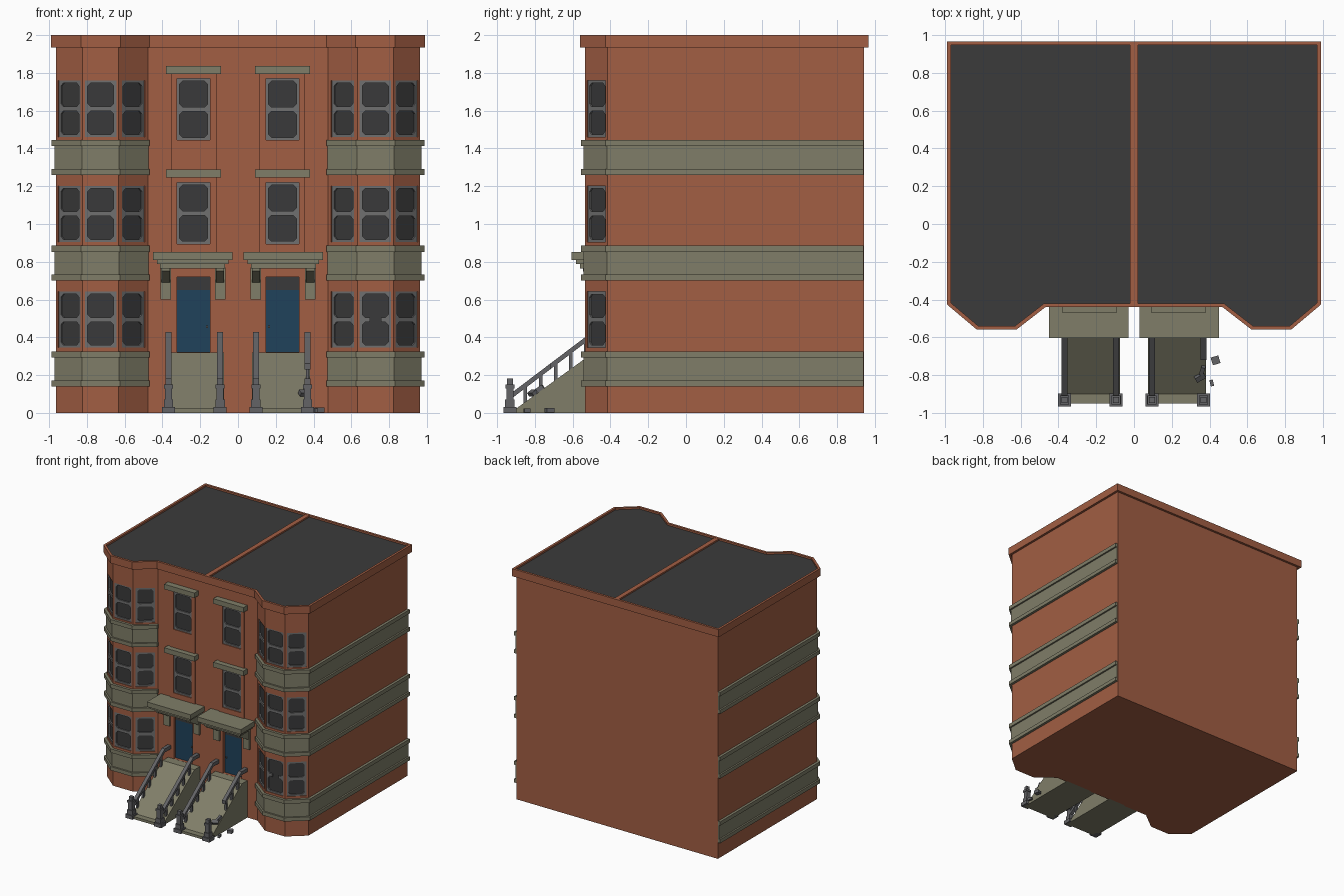
import bpy, bmesh, math
from mathutils import Vector, Matrix

if "Cube" in bpy.data.objects:
    bpy.data.objects.remove(bpy.data.objects["Cube"])

COLS = {"brick_red": (0.36, 0.112, 0.057), "olive_stone": (0.215, 0.208, 0.14),
        "roof_dark": (0.044, 0.044, 0.044), "glass_dark": (0.042, 0.042, 0.043),
        "frame_grey": (0.16, 0.16, 0.16), "door_blue": (0.014, 0.055, 0.105),
        "iron_grey": (0.125, 0.125, 0.132)}
MATS = {}
for n, c in COLS.items():
    MATS[n] = bpy.data.materials.new(n)
    MATS[n].diffuse_color = (*c, 1)

BOTH, RIGHT, LEFT = (1, -1), (1,), (-1,)
parts = {}   # part name -> (bmesh, material name)
I = Matrix.Identity(4)


def prism(name, mat, pts, vec, M=I, sides=BOTH):
    """Extrude a planar outline along vec, mirrored over x for each side."""
    bm = parts.setdefault(name, (bmesh.new(), mat))[0]
    a = [M @ Vector(p) for p in pts]
    v = M.to_3x3() @ Vector(vec)
    for s in sides:
        lo = [bm.verts.new((p.x * s, p.y, p.z)) for p in a]
        hi = [bm.verts.new(((p.x + v.x) * s, p.y + v.y, p.z + v.z)) for p in a]
        bm.faces.new(lo)
        bm.faces.new(hi)
        for i in range(len(a)):
            j = (i + 1) % len(a)
            bm.faces.new((lo[i], lo[j], hi[j], hi[i]))


def box(name, mat, x0, x1, y0, y1, z0, z1, M=I, sides=BOTH):
    prism(name, mat, [(x0, y0, z0), (x1, y0, z0), (x1, y1, z0), (x0, y1, z0)],
          (0, 0, z1 - z0), M, sides)


def outline(d, back):
    """Right half of the plan, offset outwards by d: bay then side wall."""
    return [(0.477 - .34 * d, -0.415 - d), (0.632 - .34 * d, -0.535 - d),
            (0.823 + .34 * d, -0.535 - d), (0.965 + d, -0.415 - .47 * d), (0.965 + d, back)]


def full(d):
    r = outline(d, 0.942 + d)
    return r + [(-x, y) for x, y in reversed(r)]


# main walls and roof deck
prism("walls", "brick_red", [(x, y, 0) for x, y in full(0)], (0, 0, 1.97), sides=RIGHT)
prism("roof", "roof_dark", [(x, y, 1.95) for x, y in full(0.006)], (0, 0, 0.035), sides=RIGHT)

# parapet ring and party wall cap
bm = parts.setdefault("parapet", (bmesh.new(), "brick_red"))[0]
loops = [[bm.verts.new((x, y, z)) for x, y in full(d)]
         for d, z in ((0.025, 1.935), (0.025, 2.0), (0.005, 2.0), (0.005, 1.935))]
for k in range(4):
    A, B = loops[k], loops[(k + 1) % 4]
    for i in range(len(A)):
        j = (i + 1) % len(A)
        bm.faces.new((A[i], A[j], B[j], B[i]))
box("party_wall_cap", "brick_red", -0.02, 0.02, -0.42, 0.948, 1.95, 1.998, sides=RIGHT)

# stone bands round the bays and sides
for z in (0.14, 0.70, 1.26):
    for d, z0, z1 in ((0.022, 0, 0.032), (0.008, 0.03, 0.155), (0.022, 0.153, 0.186)):
        p = outline(d, 0.941)
        p += [(0.52, 0.941), (0.52, -0.38), (p[0][0], -0.38)]
        prism("stone_bands", "olive_stone", [(x, y, z + z0) for x, y in p], (0, 0, z1 - z0))


def window(M, w, h, sides, depth=0.018, broken=False):
    """Two-sash window; local -y faces out, origin at the middle of the wall face."""
    box("cutter", "brick_red", -w, w, -0.03, depth + 0.004, -h, h, M, sides)
    box("window_glass", "glass_dark", -w, w, depth - 0.002, depth + 0.006, -h, h, M, sides)
    t, m, c = 0.014, 0.012, 0.016
    y0, y1 = depth - 0.012, depth

    def bar(a, b, z0, z1):
        box("window_frames", "frame_grey", a, b, y0, y1, z0, z1, M, sides)
    bar(-w, -w + t, -h, h)
    bar(w - t, w, -h, h)
    bar(-w + t, w - t, h - t, h)
    bar(-w + t, w - t, -h, -h + t)
    if broken:
        bar(-w + t, -w * 0.35, -m, m)
        bar(w * 0.35, w - t, -m, m)
    else:
        bar(-w + t, w - t, -m, m)
    # chamfered pane corners
    for sx in (1, -1):
        for z, dz in ((h - t, -1), (m, 1), (-m, -1), (-h + t, 1)):
            x = sx * (w - t)
            prism("window_frames", "frame_grey",
                  [(x, y0, z), (x - sx * c, y0, z), (x, y0, z + dz * c)],
                  (0, y1 - y0, 0), M, sides)


# bay windows on three facets, three floors
P = outline(0, 0)
for floor, (z0, z1) in enumerate(((0.345, 0.642), (0.905, 1.202), (1.46, 1.76))):
    for f in range(3):
        (ax, ay), (bx, by) = P[f], P[f + 1]
        M = Matrix.Translation(((ax + bx) / 2, (ay + by) / 2, (z0 + z1) / 2)) @ \
            Matrix.Rotation(math.atan2(by - ay, bx - ax), 4, 'Z')
        w = 0.083 if f == 1 else 0.077
        if floor == 0 and f == 1:
            window(M, w, (z1 - z0) / 2, LEFT)
            window(M, w, (z1 - z0) / 2, RIGHT, broken=True)
        else:
            window(M, w, (z1 - z0) / 2, BOTH)

# flat wall windows with lintels and raised surrounds
C = 0.235
for z0, z1 in ((0.895, 1.22), (1.445, 1.77)):
    window(Matrix.Translation((C, -0.415, (z0 + z1) / 2)), 0.088, (z1 - z0) / 2, BOTH, 0.012)
    box("lintels", "olive_stone", C - .145, C + .145, -0.468, -0.40, z1 + .025, z1 + .068)
for x0, x1, z0, z1 in ((.115, .147, .84, 1.81), (.323, .355, .84, 1.81), (.147, .323, .84, .895),
                       (.147, .323, 1.22, 1.445), (.147, .323, 1.77, 1.81)):
    box("window_surrounds", "brick_red", x0, x1, -0.423, -0.41, z0, z1)

# doors with transom glass
box("cutter", "brick_red", C - .088, C + .088, -0.45, -0.385, 0.321, 0.72)
box("doors", "door_blue", C - .088, C + .088, -0.391, -0.38, 0.321, 0.65)
box("transoms", "glass_dark", C - .088, C + .088, -0.391, -0.38, 0.65, 0.72)
box("door_knobs", "iron_grey", C - .075, C - .065, -0.40, -0.39, 0.45, 0.462)

# door canopies on corbels
box("door_canopies", "olive_stone", .03, .45, -0.605, -0.40, .81, .852)
box("door_canopies", "olive_stone", .05, .43, -0.582, -0.40, .787, .81)
box("door_canopies", "olive_stone", .068, .412, -0.56, -0.40, .765, .787)
for x in (.095, .382):
    prism("canopy_corbels", "olive_stone", [(x - .022, -0.41, .69), (x - .022, -0.44, .69),
          (x - .022, -0.545, .75), (x - .022, -0.545, .77), (x - .022, -0.41, .77)], (.044, 0, 0))
    box("canopy_corbels", "olive_stone", x - .028, x + .028, -0.435, -0.41, .60, .77)

# entrance ramps
prism("stair_ramps", "olive_stone", [(.075, -.95, 0), (.075, -.95, .022), (.075, -.9, .022),
      (.075, -.49, .32), (.075, -.405, .32), (.075, -.405, 0)], (.305, 0, 0))


# railings: newels, sloped rails, balusters (the outer right rail is broken)
def rail_z(y):
    return 0.40 + 0.757 * (y + 0.535)


def railing(x, start, sides):
    for r, z0, z1 in ((.035, 0, .032), (.025, .032, .07), (.019, .07, .13), (.024, .13, .15), (.015, .15, .182)):
        box("newel_posts", "iron_grey", x - r, x + r, -0.932 - r, -0.932 + r, z0, z1, I, sides)
    e = -0.497
    prism("handrails", "iron_grey",
          [(x - .015, start, rail_z(start)), (x - .015, e, rail_z(e)), (x - .015, -.41, rail_z(e)),
           (x - .015, -.41, rail_z(e) - .03), (x - .015, e, rail_z(e) - .03),
           (x - .015, start, rail_z(start) - .03)], (.03, 0, 0), I, sides)
    for y in (-.85, -.77, -.69, -.61, -.53):
        if y > start:
            box("balusters", "iron_grey", x - .009, x + .009, y - .009, y + .009,
                .015 + .727 * (y + .9), rail_z(y) - .015, I, sides)


railing(.095, -.915, BOTH)
railing(.368, -.915, LEFT)
railing(.368, -.72, RIGHT)

# fallen rail pieces
for loc, size, rot in (((.432, -.722, .014), (.042, .042, .026), .3), ((.412, -.842, .012), (.018, .034, .022), .25),
                       ((.35, -.812, .105), (.055, .03, .022), .5), ((.362, -.775, .125), (.022, .05, .025), -.3)):
    M = Matrix.Translation(loc) @ Matrix.Rotation(rot, 4, 'Z')
    if loc[2] > .05:
        M = M @ Matrix.Rotation(.6, 4, 'X')
    a, b, c = (s / 2 for s in size)
    box("rail_debris", "iron_grey", -a, a, -b, b, -c, c, M, RIGHT)

# turn every part into an object
objs = {}
for name, (bm, mat) in parts.items():
    bmesh.ops.recalc_face_normals(bm, faces=bm.faces)
    me = bpy.data.meshes.new(name)
    bm.to_mesh(me)
    bm.free()
    me.materials.append(MATS[mat])
    objs[name] = bpy.data.objects.new(name, me)
    bpy.context.collection.objects.link(objs[name])

# cut the window and door openings into the walls
mod = objs["walls"].modifiers.new("openings", 'BOOLEAN')
mod.operation, mod.solver, mod.object = 'DIFFERENCE', 'EXACT', objs["cutter"]
bpy.context.view_layer.update()
dg = bpy.context.evaluated_depsgraph_get()
cut = bpy.data.meshes.new_from_object(objs["walls"].evaluated_get(dg))
objs["walls"].modifiers.clear()
objs["walls"].data = cut
bpy.data.objects.remove(objs["cutter"])

for m in bpy.data.materials:
    if m.users and not m.is_grease_pencil:
        m.use_nodes = True
        m.node_tree.nodes["Principled BSDF"].inputs["Base Color"].default_value = m.diffuse_color
